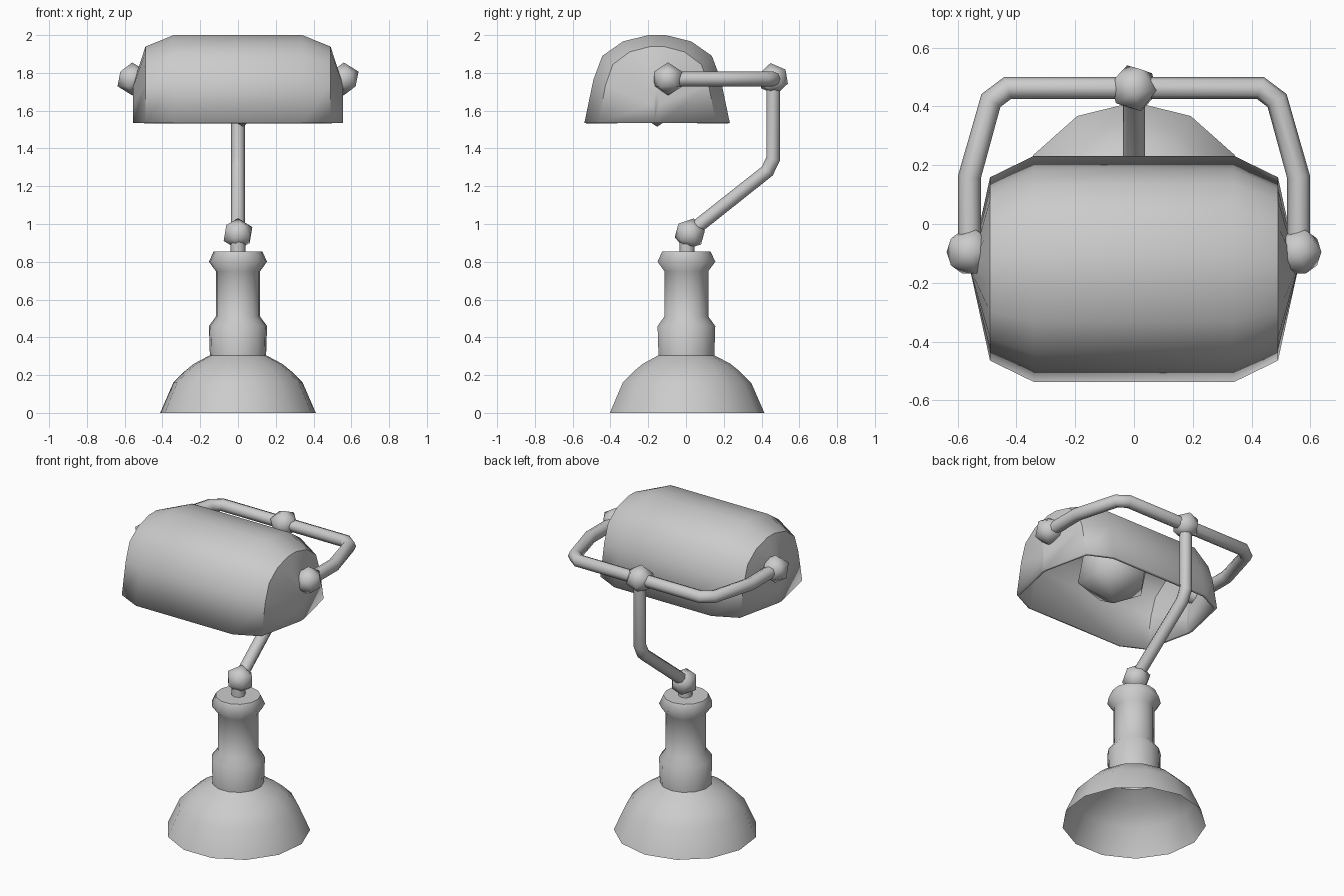
import bpy, bmesh, math
from mathutils import Vector, Matrix

if "Cube" in bpy.data.objects:
    bpy.data.objects.remove(bpy.data.objects["Cube"], do_unlink=True)

GREY = (0.6, 0.6, 0.6, 1)
grey = bpy.data.materials.new("plain grey")
grey.use_nodes = True
grey.diffuse_color = GREY
grey.node_tree.nodes["Principled BSDF"].inputs["Base Color"].default_value = GREY


def finish(obj, angle=60):
    """Assign the material and smooth all but the sharp edges."""
    obj.data.materials.clear()
    obj.data.materials.append(grey)
    bpy.ops.object.select_all(action="DESELECT")
    obj.select_set(True)
    bpy.context.view_layer.objects.active = obj
    bpy.ops.object.shade_smooth_by_angle(angle=math.radians(angle))
    return obj


def from_bmesh(name, bm):
    bmesh.ops.recalc_face_normals(bm, faces=bm.faces)
    mesh = bpy.data.meshes.new(name)
    bm.to_mesh(mesh)
    bm.free()
    obj = bpy.data.objects.new(name, mesh)
    bpy.context.collection.objects.link(obj)
    return obj


def loft(bm, rings, closed):
    """Bridge successive rings of points with quads."""
    rows = [[bm.verts.new(p) for p in ring] for ring in rings]
    for a, b in zip(rows, rows[1:]):
        n = len(a)
        for i in range(n if closed else n - 1):
            j = (i + 1) % n
            bm.faces.new((a[i], a[j], b[j], b[i]))
    return rows


def ball(name, loc, radius, tilt=0):
    bm = bmesh.new()
    bmesh.ops.create_icosphere(bm, subdivisions=1, radius=radius,
                               matrix=Matrix.Translation(loc) @ Matrix.Rotation(tilt, 4, "X"))
    return finish(from_bmesh(name, bm))


def tube(name, points, radius):
    curve = bpy.data.curves.new(name, "CURVE")
    curve.dimensions = "3D"
    curve.bevel_depth = radius
    curve.bevel_resolution = 2
    curve.use_fill_caps = True
    spline = curve.splines.new("POLY")
    spline.points.add(len(points) - 1)
    for p, co in zip(spline.points, points):
        p.co = (*co, 1)
    obj = bpy.data.objects.new(name, curve)
    bpy.context.collection.objects.link(obj)
    bpy.ops.object.select_all(action="DESELECT")
    obj.select_set(True)
    bpy.context.view_layer.objects.active = obj
    bpy.ops.object.convert(target="MESH")
    return finish(bpy.context.object)


# Turned base, hollow underneath, with a stepped column and collar
SIDES = 13
profile = [(0.415, 0), (0.345, 0.16), (0.285, 0.22), (0.235, 0.26), (0.15, 0.305),
           (0.155, 0.46), (0.118, 0.51), (0.118, 0.75), (0.155, 0.80), (0.13, 0.855)]
bm = bmesh.new()
rows = loft(bm, [[(r * math.sin(math.tau * i / SIDES), r * math.cos(math.tau * i / SIDES), z)
                  for i in range(SIDES)] for r, z in profile], True)
bm.faces.new(rows[-1])
finish(from_bmesh("base", bm))

# Neck, bent stem and yoke
JOINT_Z, YOKE_Y = 1.768, 0.462
tube("neck", [(0, 0.005, 0.84), (0, 0.005, 0.95)], 0.04)
tube("stem", [(0, 0.02, 0.955), (0, 0.43, 1.28), (0, YOKE_Y, 1.345), (0, YOKE_Y, JOINT_Z)], 0.037)
half = [(0.56, -0.1), (0.56, 0.16), (0.487, 0.42), (0.43, 0.463)]
path = [(-x, y, JOINT_Z) for x, y in half] + [(x, y, JOINT_Z) for x, y in reversed(half)]
tube("yoke", path, 0.039)

# Joint balls
ball("neck_joint", (0, 0.02, 0.947), 0.085, math.radians(-15))
ball("yoke_joint", (0, YOKE_Y, JOINT_Z), 0.085, math.radians(10))
for side, name in ((1, "left"), (-1, "right")):
    ball(name + "_shade_joint", (side * 0.56, -0.095, JOINT_Z), 0.087)

# Shade: an arched section that shrinks towards both ends
RIM_Z, MID_Y = 1.535, -0.153
arch = [(0.385, 0), (0.337, 0.23), (0.29, 0.355), (0.18, 0.432), (0.045, 0.465)]
arch += [(-y, z) for y, z in reversed(arch)]
stations = [(0.555, 0.04, 0.44), (0.49, 0.81, 0.87), (0.34, 1, 1)]
stations += [(-x, sy, sz) for x, sy, sz in reversed(stations)]
bm = bmesh.new()
rows = loft(bm, [[(x, MID_Y + y * sy, RIM_Z + z * sz) for y, z in arch]
                 for x, sy, sz in stations], False)
bm.faces.new(rows[0])
bm.faces.new(rows[-1])
shade = from_bmesh("shade", bm)
# Make sure the shell faces outwards before it is thickened inwards
top = max(shade.data.polygons, key=lambda f: f.center.z)
if top.normal.z < 0:
    shade.data.flip_normals()
finish(shade, 50)
wall = shade.modifiers.new("wall", "SOLIDIFY")
wall.thickness = 0.018
wall.offset = -1

# Bulb inside the shade
ball("bulb", (0.025, MID_Y, 1.745), 0.23)
